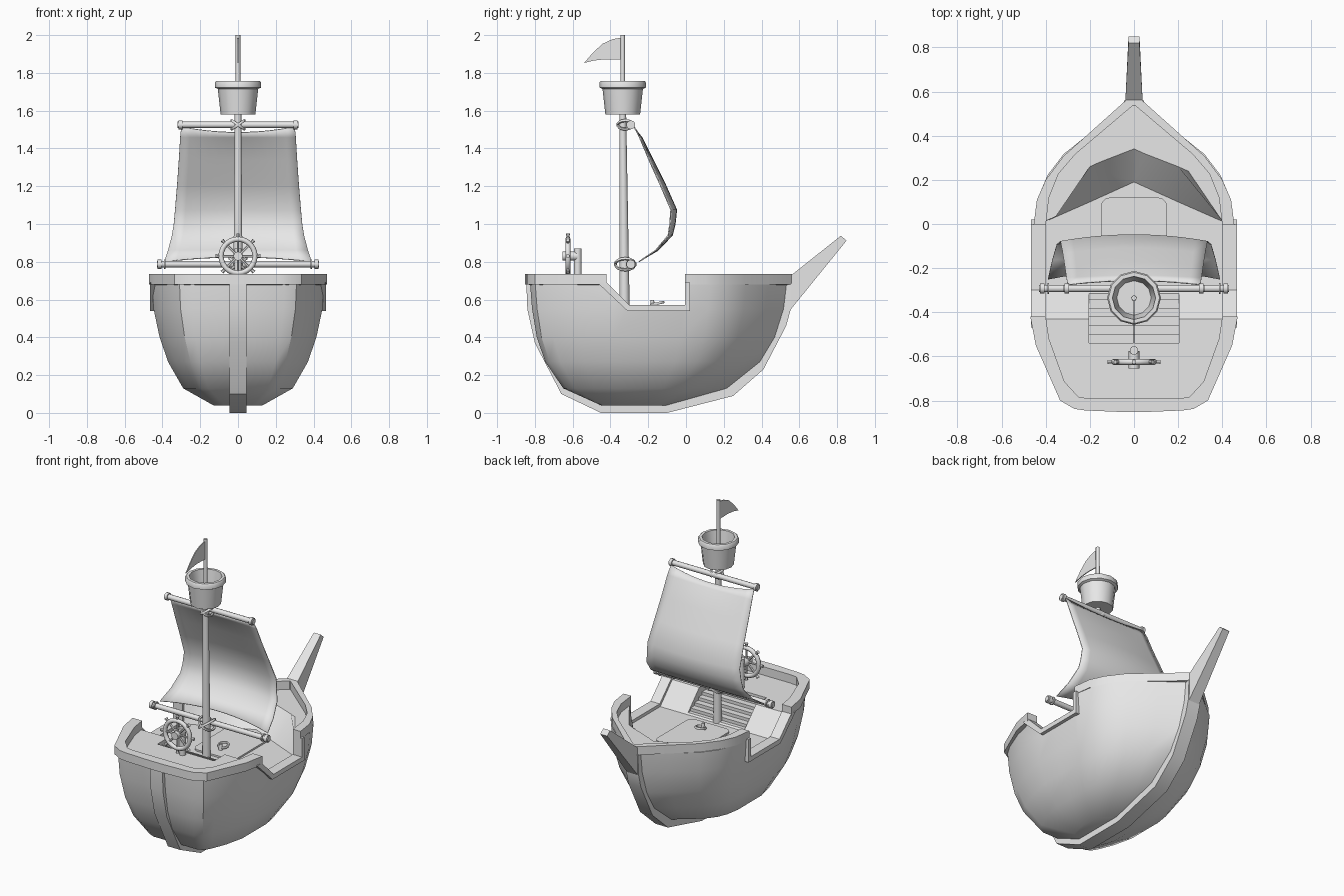
import bpy, bmesh, math
from mathutils import Vector, Matrix

if "Cube" in bpy.data.objects:
    bpy.data.objects.remove(bpy.data.objects["Cube"])

grey = bpy.data.materials.new("plain_grey")
grey.diffuse_color = (0.8, 0.8, 0.8, 1)
grey.use_nodes = True
grey.node_tree.nodes["Principled BSDF"].inputs["Base Color"].default_value = grey.diffuse_color


def finish(name, bm, angle=35):
    bmesh.ops.recalc_face_normals(bm, faces=bm.faces)
    me = bpy.data.meshes.new(name)
    bm.to_mesh(me)
    bm.free()
    ob = bpy.data.objects.new(name, me)
    bpy.context.collection.objects.link(ob)
    me.materials.append(grey)
    smooth(ob, angle)
    return ob


def smooth(ob, angle):
    bpy.ops.object.select_all(action='DESELECT')
    ob.select_set(True)
    bpy.context.view_layer.objects.active = ob
    if angle:
        bpy.ops.object.shade_smooth_by_angle(angle=math.radians(angle))


def loft(name, sections, ring=True, caps=True, angle=35):
    """Skin a list of equal-length sections."""
    bm = bmesh.new()
    rows = [[bm.verts.new(p) for p in s] for s in sections]
    n = len(rows[0])
    for a, b in zip(rows, rows[1:]):
        for i in range(n if ring else n - 1):
            j = (i + 1) % n
            bm.faces.new((a[i], a[j], b[j], b[i]))
    if caps:
        bm.faces.new(rows[0])
        bm.faces.new(rows[-1])
    return finish(name, bm, angle)


def prism(name, yz, x0, x1):
    return loft(name, [[(x, y, z) for y, z in yz] for x in (x0, x1)], angle=0)


def rod(name, p, q, r0, r1=None, n=12):
    p, q = Vector(p), Vector(q)
    bm = bmesh.new()
    m = Matrix.Translation((p + q) / 2) @ (q - p).to_track_quat('Z', 'Y').to_matrix().to_4x4()
    bmesh.ops.create_cone(bm, cap_ends=True, segments=n, radius1=r0,
                          radius2=r0 if r1 is None else r1, depth=(q - p).length, matrix=m)
    return finish(name, bm, 50)


def torus(name, c, R, r, rot=Matrix(), n=20, k=8):
    m = Matrix.Translation(c) @ rot
    secs = []
    for i in range(n + 1):
        a = 2 * math.pi * i / n
        secs.append([m @ Vector(((R + r * math.cos(b)) * math.cos(a), (R + r * math.cos(b)) * math.sin(a),
                                 r * math.sin(b))) for b in (2 * math.pi * j / k for j in range(k))])
    ob = loft(name, secs, caps=False, angle=0)
    bm = bmesh.new()
    bm.from_mesh(ob.data)
    bmesh.ops.remove_doubles(bm, verts=bm.verts, dist=1e-5)
    bm.to_mesh(ob.data)
    bm.free()
    smooth(ob, 60)
    return ob


def cut(ob, cutter):
    cutter.hide_render = True
    m = ob.modifiers.new("cut", 'BOOLEAN')
    m.operation, m.solver, m.object = 'DIFFERENCE', 'EXACT', cutter
    bpy.context.view_layer.objects.active = ob
    bpy.ops.object.modifier_apply(modifier="cut")
    bpy.data.objects.remove(cutter)


def mirrored(half):
    return half + [(-x, y) for x, y in reversed(half)]


# Hull: stacked plan outlines (z, stern y, bow y, half width)
levels = [(.04, -.45, -.08, .13), (.13, -.65, .23, .29), (.27, -.745, .40, .37),
          (.40, -.79, .475, .415), (.55, -.815, .52, .447), (.68, -.825, .535, .455)]
plan = [(.54, 0), (.68, .02), (.77, .07), (.9, .18), (1, .32), (1, .46), (1, .6),
        (.95, .7), (.86, .77), (.70, .84), (.38, .925), (.09, 1)]
hull = loft("hull", [[(x * w, s + t * (b - s), z) for x, t in mirrored(plan)]
                     for z, s, b, w in levels], angle=0)

# Sunken main deck with a sloped aft face and V shaped bow bulkhead
low = mirrored([(.6, -.305), (.6, .01), (.4, .012), (.2, .10), (0.001, .19)])
high = mirrored([(.6, -.43), (.6, .01), (.4, .014), (.2, .26), (0.001, .34)])
k = 1.3
up = [(a[0], a[1] + k * (b[1] - a[1])) for a, b in zip(low, high)]
cut(hull, loft("deck_cutter", [[(x, y, .55) for x, y in low],
                               [(x, y, .55 + .13 * k) for x, y in up]], angle=0))

# Stairs cut into the aft deck
steps = [(-.54, .8)]
for i in range(6):
    z = .68 - .13 * (i + 1) / 6.5
    steps += [(-.54 + .04 * i, z), (-.50 + .04 * i, z)]
cut(hull, prism("stair_cutter", steps + [(-.30, .8)], -.205, .205))
smooth(hull, 32)

# Keel strip
keel = [(-.845, .685), (-.84, .55), (-.80, .37), (-.66, .10), (-.45, 0), (-.1, 0), (.25, .09),
        (.41, .23), (.53, .46), (.555, .55), (.56, .685)]
loft("keel", [[(-.045, y, z), (.045, y, z),
               (.045, y + .13 * (-.15 - y), z + .13 * (.5 - z)),
               (-.045, y + .13 * (-.15 - y), z + .13 * (.5 - z))] for y, z in keel])


# Upper rails: outer and inner outlines
def rail(name, outer, inner):
    loft(name, [[(*o, .68), (*o, .735), (*i, .735), (*i, .675)]
                for o, i in zip(mirrored(outer), mirrored(inner))], angle=25)


rail("stern_rail", [(.47, -.42), (.445, -.55), (.335, -.80), (.27, -.838), (.22, -.845), (.05, -.852)],
     [(.40, -.42), (.385, -.52), (.315, -.715), (.25, -.785), (.2, -.79), (.05, -.79)])
rail("bow_rail", [(.455, -.005), (.44, .11), (.40, .20), (.32, .307), (.035, .562)],
     [(.40, -.005), (.385, .12), (.343, .226), (.266, .316), (.005, .537)])

# Side rails stepping down to the waist
waist = [(-.47, .69), (-.31, .54), (.02, .54), (.02, .69), (-.005, .69), (-.005, .57),
         (-.30, .57), (-.42, .69)]
for s, side in ((1, "right"), (-1, "left")):
    prism(side + "_waist_rail", waist, s * .40, s * .467)

# Bowsprit
loft("bowsprit", [[(-w, *a), (w, *a), (w, *b), (-w, *b)] for w, a, b in
                  ((.04, (.54, .53), (.54, .715)), (.025, (.85, .912), (.82, .938)))], angle=0)

# Hatch with ring handle
corner = [(.15 - .04 + .04 * math.cos(a), .085 * 2 - .02 + .04 * math.sin(a))
          for a in (0, math.pi / 6, math.pi / 3, math.pi / 2)]
outline = mirrored(corner)
outline += [(x, -y) for x, y in reversed(outline)]
loft("hatch", [[(x, y - .07, z) for x, y in outline] for z in (.545, .561)], angle=30)
torus("hatch_ring", (0, -.15, .58), .03, .008, Matrix.Rotation(.2, 4, 'X'), 14, 6)
rod("hatch_ring_base", (0, -.178, .555), (0, -.178, .598), .014, .009, 8)

# Mast and crow's nest
rod("mast", (0, -.325, .545), (0, -.335, 1.6), .027, .018, 10)
rod("topmast", (0, -.335, 1.58), (0, -.335, 2.0), .013, .012, 8)
nest = [(.001, 1.58), (.092, 1.58), (.107, 1.715), (.122, 1.722), (.122, 1.75), (.116, 1.757),
        (.098, 1.757), (.078, 1.61), (.001, 1.61)]
loft("crows_nest", [[(r * math.cos(a), -.335 + r * math.sin(a), z)
                     for a in (math.pi * i / 6 for i in range(12))] for r, z in nest], angle=40)

# Yards with collars and crossed lashings
for name, z, half, R in (("upper", 1.525, .32, .04), ("lower", .787, .43, .053)):
    y = -.292
    rod(name + "_yard", (-half, y, z), (half, y, z), .017, n=10)
    for s in (-1, 1):
        rod(name + "_yard_tip", (s * (half - .025), y, z), (s * (half - .005), y, z), .024, n=10)
        if name == "lower":
            rod("lower_yard_collar", (s * .385, y, z), (s * .393, y, z), .026, n=10)
        torus(name + "_lashing", (0, y - .03, z), R, .008, Matrix.Rotation(s * .6, 4, 'Y'), 14, 6)

# Sail: billowing sheet (y, z, half width)
prof = [(-.275, 1.515, .30), (-.235, 1.46, .306), (-.175, 1.34, .313), (-.11, 1.21, .322),
        (-.05, 1.075, .333), (-.058, 1.0, .34), (-.073, .94, .35), (-.15, .86, .37), (-.25, .80, .39)]
rows = []
for i, (y, z, w) in enumerate(prof):
    bulge = .03 * math.sin(math.pi * i / 8)
    row = []
    for j in range(13):
        u = j / 6 - 1
        t = 1 - u * u
        dy, dz = (.018 * t, -.03 * t) if i == 0 else (.04 * t, .025 * t) if i == 8 else (0, 0)
        row.append((u * w, y - bulge * u * u + dy, z + dz))
    rows.append(row)
sail = loft("sail", rows, ring=False, caps=False, angle=60)
sol = sail.modifiers.new("thickness", 'SOLIDIFY')
sol.thickness, sol.offset = .006, 0

# Pennant
prism("pennant", [(-.335, 1.988), (-.39, 1.978), (-.44, 1.955), (-.49, 1.91), (-.54, 1.852),
                  (-.49, 1.865), (-.43, 1.872), (-.335, 1.87)], -.003, .003)

# Steering wheel and its post
c = Vector((0, -.625, .83))
flat = Matrix.Rotation(math.pi / 2, 4, 'X')
torus("wheel_rim", c, .09, .014, flat, 24, 8)
rod("wheel_hub", c + Vector((0, -.03, 0)), c + Vector((0, .05, 0)), .024, n=12)
for i in range(8):
    a = math.pi * i / 4
    d = Vector((math.cos(a), 0, math.sin(a)))
    rod("wheel_spoke", c, c + d * .105, .007, n=6)
    rod("wheel_handle", c + d * .1, c + d * .12, .007, .011, 6)
rod("wheel_post", (0, -.573, .675), (0, -.573, .87), .02, n=10)
